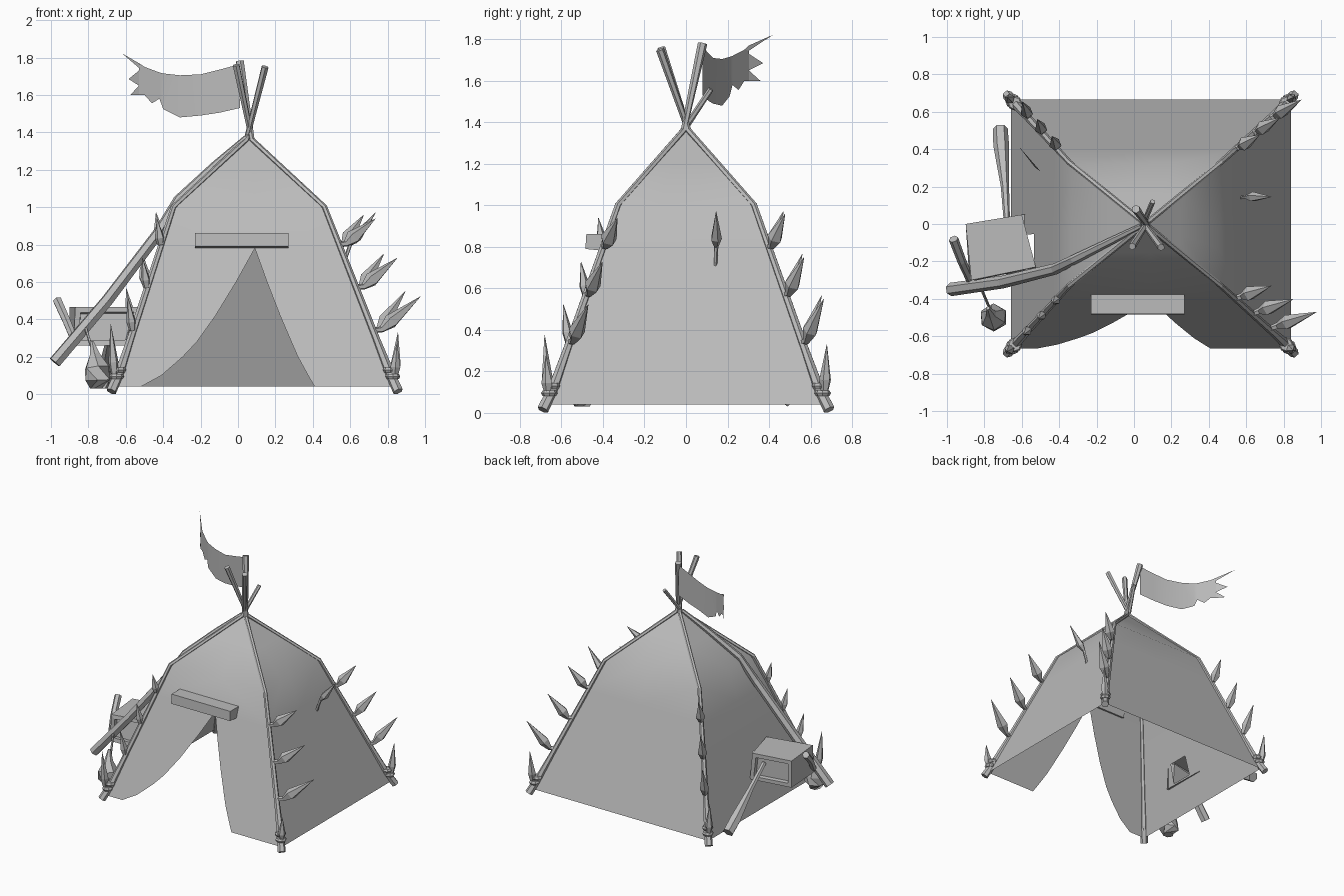
import bpy, bmesh, math
from mathutils import Vector

if "Cube" in bpy.data.objects:
    bpy.data.objects.remove(bpy.data.objects["Cube"])

grey = bpy.data.materials.new("weathered grey")
grey.use_nodes = True
grey.diffuse_color = (0.5, 0.5, 0.5, 1)
grey.node_tree.nodes["Principled BSDF"].inputs["Base Color"].default_value = (0.5, 0.5, 0.5, 1)


def finish(bm, name):
    bmesh.ops.remove_doubles(bm, verts=bm.verts, dist=0.0005)
    bmesh.ops.recalc_face_normals(bm, faces=bm.faces)
    me = bpy.data.meshes.new(name)
    bm.to_mesh(me)
    bm.free()
    me.materials.append(grey)
    ob = bpy.data.objects.new(name, me)
    bpy.context.collection.objects.link(ob)
    return ob


def smooth(ob, degrees):
    bpy.context.view_layer.objects.active = ob
    ob.select_set(True)
    bpy.ops.object.shade_smooth_by_angle(angle=math.radians(degrees))
    ob.select_set(False)


def skin(bm, rows):
    """Bridge consecutive rows of points with quads."""
    grid = [[bm.verts.new(p) for p in row] for row in rows]
    for a, b in zip(grid, grid[1:]):
        for i in range(len(a) - 1):
            bm.faces.new((a[i], a[i + 1], b[i + 1], b[i]))


def tube(bm, path, radii, sides=6):
    """Tapered faceted tube along a path, capped at both ends."""
    pts = [Vector(p) for p in path]
    rings = []
    for i, p in enumerate(pts):
        d = pts[min(i + 1, len(pts) - 1)] - pts[max(i - 1, 0)]
        q = d.to_track_quat('Z', 'Y')
        rings.append([bm.verts.new(p + q @ Vector((radii[i] * math.cos(k * math.tau / sides),
                      radii[i] * math.sin(k * math.tau / sides), 0))) for k in range(sides)])
    for a, b in zip(rings, rings[1:]):
        for k in range(sides):
            n = (k + 1) % sides
            bm.faces.new((a[k], a[n], b[n], b[k]))
    bm.faces.new(rings[0][::-1])
    bm.faces.new(rings[-1])


def make_tube(name, path, radii, sides=6):
    bm = bmesh.new()
    tube(bm, path, radii, sides)
    return finish(bm, name)


def interp(table, z):
    for (z0, a), (z1, b) in zip(table, table[1:]):
        if z <= z1:
            return a + (b - a) * (z - z0) / (z1 - z0)
    return table[-1][1]


# Tent outline: left edge, right edge and half depth by height
LEFT = [(0, -0.67), (1.0, -0.345), (1.36, 0.04)]
RIGHT = [(0, 0.855), (1.02, 0.455), (1.36, 0.07)]
DEPTH = [(0, 0.68), (1.01, 0.325), (1.36, 0.01)]
ROWS = [0.04, 0.1, 0.2, 0.28, 0.42, 0.51, 0.6, 0.78, 1.01, 1.2, 1.36]
DOOR_L = [(0.04, -0.52), (0.1, -0.41), (0.2, -0.295), (0.28, -0.22), (0.42, -0.12), (0.6, -0.01), (0.78, 0.09)]
DOOR_R = [(0.04, 0.41), (0.1, 0.375), (0.2, 0.32), (0.28, 0.285), (0.42, 0.225), (0.6, 0.155), (0.78, 0.09)]


def corner(sx, sy, z):
    return Vector((interp(RIGHT if sx > 0 else LEFT, z), sy * interp(DEPTH, z), z))


# Canvas: back, side and split front walls
bm = bmesh.new()
cols = [0, 0.3, 0.45, 1]
walls = [((1, -1), (1, 1)), ((1, 1), (-1, 1)), ((-1, -1), (-1, 1))]
for a, b in walls:
    skin(bm, [[corner(*a, z).lerp(corner(*b, z), t) for t in cols] for z in ROWS])
for sx, door in ((-1, DOOR_L), (1, DOOR_R)):
    rows = []
    for z in ROWS:
        c = corner(sx, -1, z)
        rows.append([c, Vector((interp(door, z) if z < 1.3 else 0.055, c.y, z))])
    skin(bm, rows)
# Window in the wall behind the box
hole = [f for f in bm.faces if f.calc_center_median().x < -0.5
        and 0.3 < f.calc_center_median().z < 0.4 and -0.25 < f.calc_center_median().y < -0.04]
bmesh.ops.delete(bm, geom=hole, context='FACES')
smooth(finish(bm, "tent_canvas"), 38)

# Corner poles: name, side signs, tip, tip radius, spike direction, spike scale, corner spike length
POLES = [("front_right", -1, -1, (0.1, 0.12, 1.56), 0.014, (-0.1, -0.1), 0.7, 0.3),
         ("front_left", 1, -1, (0.01, 0.08, 1.78), 0.023, (0.85, 0.3), 1.08, 0.19),
         ("back_left", 1, 1, (-0.01, -0.12, 1.76), 0.02, (0.5, 0.3), 1, 0.25),
         ("back_right", -1, 1, (0.145, -0.125, 1.75), 0.02, (-0.1, 0.25), 0.9, 0.25)]


def spike(bm, base, direction, length, width):
    d = Vector(direction).normalized()
    base = Vector(base)
    knee = base + Vector((d.x, d.y, 0.1)) * length * 0.2
    tube(bm, [base, knee, knee + d * length * 0.22, knee + d * length * 0.9],
         [0.014, 0.018, width, 0.001], 5)


for name, sx, sy, tip, tip_r, out, scale, corner_len in POLES:
    foot = corner(sx, sy, 0.1) + Vector((0.04 * sx, 0.045 * sy, -0.085))
    path = [foot] + [corner(sx, sy, z) for z in (0.12, 0.3, 0.6, 1.0)]
    path += [(0.06 + sx * 0.015, sy * 0.012, 1.36), tip]
    make_tube(name + "_pole", path, [0.028, 0.026, 0.02, 0.018, 0.015, 0.015, tip_r])
    # Lashing rings at the foot
    bm = bmesh.new()
    for z in (0.095, 0.13):
        c = corner(sx, sy, z) + Vector((0.01 * sx, 0.012 * sy, 0))
        tube(bm, [c - Vector((0, 0, 0.014)), c, c + Vector((0, 0, 0.014))], [0.032, 0.04, 0.032], 8)
    finish(bm, name + "_lashing")
    # Thorny spikes
    bm = bmesh.new()
    for z, size in ((0.34, 0.29), (0.57, 0.25), (0.8, 0.22)):
        spike(bm, corner(sx, sy, z), (*out, 0.72), size * scale, 0.038 * scale)
    spike(bm, corner(sx, sy, 0.1) + Vector((0.02 * sx, 0.02 * sy, 0)), (0.07 * sx, 0.05 * sy, 1), corner_len, 0.028)
    finish(bm, name + "_spikes")

# Spike on the side wall
make_tube("wall_spike", [(0.56, 0.14, 0.68), (0.6, 0.145, 0.8), (0.635, 0.145, 0.84), (0.735, 0.145, 0.97)],
          [0.008, 0.011, 0.028, 0.001], 5)

# Heavy leaning pole resting on the canvas
make_tube("leaning_pole", [(-0.98, -0.35, 0.17), (-0.7, -0.31, 0.5), (-0.42, -0.24, 0.87),
                           (-0.32, -0.19, 1.04), (-0.12, -0.09, 1.23), (0.04, -0.01, 1.37)],
          [0.036, 0.034, 0.03, 0.026, 0.02, 0.014])

# Beam over the door
bm = bmesh.new()
skin(bm, [[(x, y, z) for y, z in ((-0.485, 0.79), (-0.48, 0.862), (-0.375, 0.862),
                                  (-0.39, 0.78), (-0.485, 0.79))] for x in (-0.23, 0.27)])
bmesh.ops.remove_doubles(bm, verts=bm.verts, dist=0.001)
bmesh.ops.holes_fill(bm, edges=bm.edges)
finish(bm, "door_beam")

# Tattered flag: columns of x, top and bottom, then torn teeth
FLAG = [(0.01, 1.765, 1.53), (-0.1, 1.735, 1.505), (-0.2, 1.71, 1.49), (-0.31, 1.705, 1.48),
        (-0.4, 1.715, 1.525), (-0.42, 1.72, 1.58), (-0.46, 1.735, 1.555), (-0.5, 1.75, 1.6), (-0.53, 1.77, 1.6)]
TEETH = [((-0.5, 1.75), (-0.53, 1.77), (-0.62, 1.822), (-0.53, 1.745)),
         ((-0.53, 1.73), (-0.585, 1.685), (-0.53, 1.65)),
         ((-0.53, 1.65), (-0.575, 1.6), (-0.53, 1.6))]
SWAY = [(-0.01, 0.08), (0.2, 0.13), (0.4, 0.21), (0.54, 0.31), (0.62, 0.42)]


def on_flag(x, z):
    return Vector((x, interp(SWAY, -x), z))


bm = bmesh.new()
skin(bm, [[on_flag(x, top), on_flag(x, low)] for x, top, low in FLAG])
for tooth in TEETH:
    bm.faces.new([bm.verts.new(on_flag(*p)) for p in tooth])
smooth(finish(bm, "flag"), 40)

# Wooden box by the wall with recessed openings front and back
bm = bmesh.new()
base_ring = [(-0.9, 0.0), (-0.88, -0.3), (-0.57, -0.3), (-0.58, 0.05)]
top_ring = [(-0.9, 0.0), (-0.87, -0.3), (-0.525, -0.23), (-0.6, 0.05)]
low, top = [[bm.verts.new((x, y, z)) for x, y in ring] for ring, z in ((base_ring, 0.26), (top_ring, 0.465))]
bm.faces.new(low[::-1])
bm.faces.new(top)
sides = [bm.faces.new((low[i], low[(i + 1) % 4], top[(i + 1) % 4], top[i])) for i in (0, 1, 3)]
bmesh.ops.recalc_face_normals(bm, faces=bm.faces)
bmesh.ops.inset_individual(bm, faces=sides[1:], thickness=0.04, depth=0)
bmesh.ops.inset_individual(bm, faces=sides[1:], thickness=0.005, depth=-0.03)
finish(bm, "wooden_box")

# Club leaning on the box, short stick and hanging weight
make_tube("club", [(-0.715, 0.51, 0.06), (-0.71, 0.42, 0.12), (-0.69, 0.2, 0.27), (-0.68, 0.02, 0.4)],
          [0.04, 0.042, 0.022, 0.017])
make_tube("stick", [(-0.965, -0.08, 0.5), (-0.92, -0.2, 0.4), (-0.87, -0.31, 0.28)], [0.026, 0.024, 0.022])
make_tube("hanging_rope", [(-0.82, -0.34, 0.37), (-0.76, -0.48, 0.18)], [0.008, 0.008], 5)
make_tube("hanging_weight", [(-0.75, -0.5, 0.03), (-0.75, -0.5, 0.075), (-0.755, -0.5, 0.14), (-0.765, -0.48, 0.21),
                             (-0.78, -0.45, 0.28)], [0.04, 0.075, 0.07, 0.03, 0.01])
